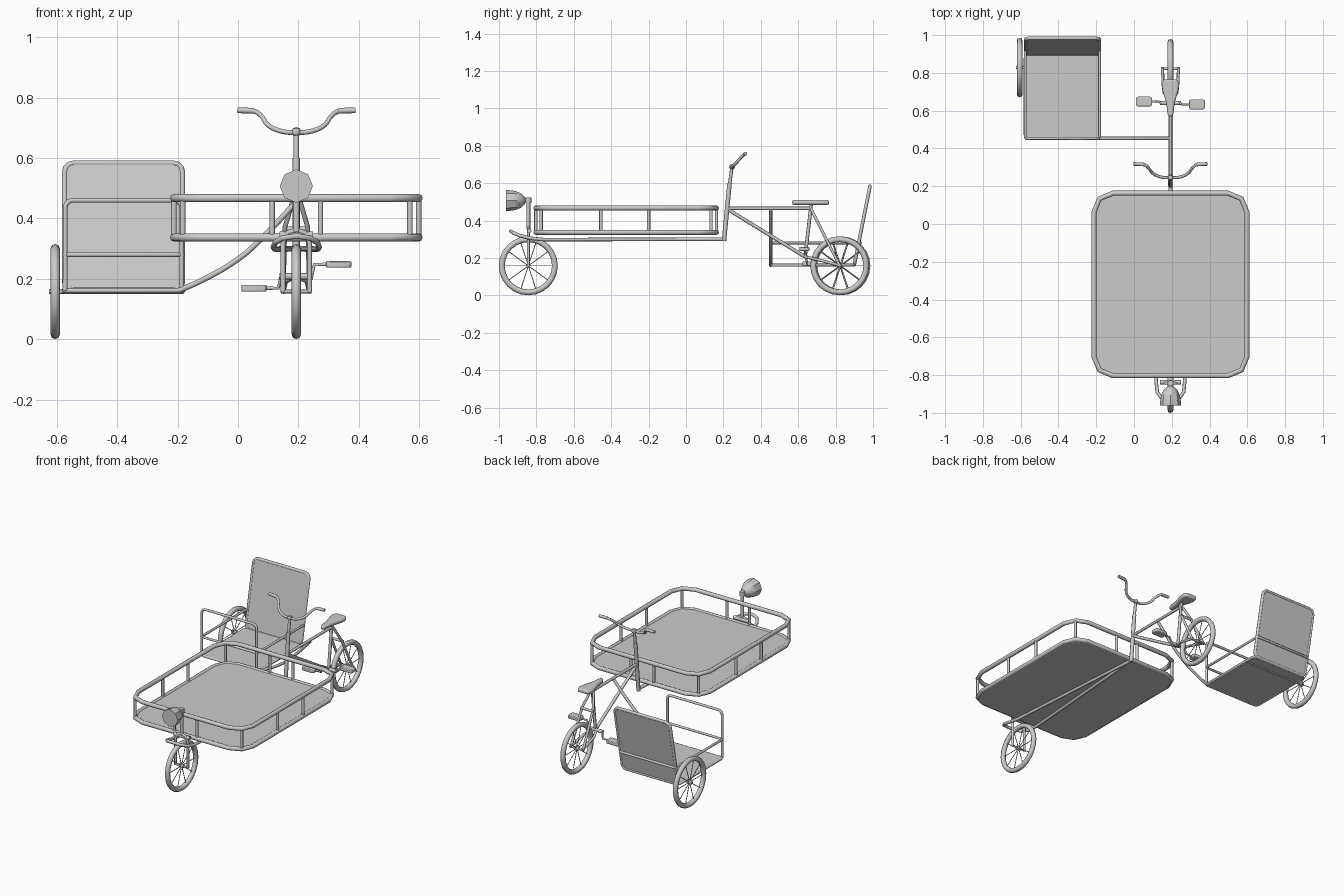
import bpy, bmesh, math
from mathutils import Vector, Matrix

if "Cube" in bpy.data.objects:
    bpy.data.objects.remove(bpy.data.objects["Cube"])

CX = 0.193  # centre plane of the bicycle


def finish(ob, angle=40):
    bpy.ops.object.select_all(action='DESELECT')
    ob.select_set(True)
    bpy.context.view_layer.objects.active = ob
    if ob.type == 'CURVE':
        bpy.ops.object.convert(target='MESH')
        ob = bpy.context.object
    bpy.ops.object.shade_smooth_by_angle(angle=math.radians(angle))
    return ob


def tube(name, pts, r, closed=False, smooth=False):
    cu = bpy.data.curves.new(name, 'CURVE')
    cu.dimensions = '3D'
    cu.bevel_depth, cu.bevel_resolution, cu.use_fill_caps = r, 2, True
    cu.resolution_u = 5
    sp = cu.splines.new('BEZIER' if smooth else 'POLY')
    if smooth:
        sp.bezier_points.add(len(pts) - 1)
        for b, p in zip(sp.bezier_points, pts):
            b.co = p
            b.handle_left_type = b.handle_right_type = 'AUTO'
    else:
        sp.points.add(len(pts) - 1)
        for b, p in zip(sp.points, pts):
            b.co = (*p, 1)
    sp.use_cyclic_u = closed
    ob = bpy.data.objects.new(name, cu)
    bpy.context.collection.objects.link(ob)
    return finish(ob, 50)


def mesh(name, bm, angle=40):
    bmesh.ops.recalc_face_normals(bm, faces=bm.faces)
    me = bpy.data.meshes.new(name)
    bm.to_mesh(me)
    bm.free()
    ob = bpy.data.objects.new(name, me)
    bpy.context.collection.objects.link(ob)
    return finish(ob, angle)


def round_rect(cx, cy, hx, hy, r, n):
    pts = []
    for k, (sx, sy) in enumerate([(1, 1), (-1, 1), (-1, -1), (1, -1)]):
        for i in range(n + 1):
            a = math.pi / 2 * (k + i / n)
            pts.append((cx + sx * (hx - r) + r * math.cos(a), cy + sy * (hy - r) + r * math.sin(a)))
    return pts


def slab(name, outline, offset, bevel=0.004):
    # outline is a list of 3D points, extruded by offset
    bm = bmesh.new()
    f = bm.faces.new([bm.verts.new(p) for p in outline])
    g = bmesh.ops.extrude_face_region(bm, geom=[f])
    bmesh.ops.translate(bm, vec=Vector(offset), verts=[v for v in g['geom'] if isinstance(v, bmesh.types.BMVert)])
    ob = mesh(name, bm)
    if bevel:
        m = ob.modifiers.new('bevel', 'BEVEL')
        m.width, m.segments = bevel, 2
    return ob


def lathe(name, profile, n, axis, loc):
    # profile of (radius, height) turned about z, then z is aimed along axis
    bm = bmesh.new()
    vs = [bm.verts.new((r, 0, h)) for r, h in profile]
    es = [bm.edges.new(p) for p in zip(vs, vs[1:])]
    bmesh.ops.spin(bm, geom=vs + es, cent=(0, 0, 0), axis=(0, 0, 1), angle=math.tau, steps=n)
    bmesh.ops.remove_doubles(bm, verts=bm.verts, dist=1e-5)
    rot = Vector((0, 0, 1)).rotation_difference(Vector(axis)).to_matrix().to_4x4()
    bm.transform(Matrix.Translation(loc) @ rot)
    return mesh(name, bm)


def wheel(name, x, y):
    z, big = 0.158, 0.142
    c = Vector((x, y, z))
    ring = [c + Vector((0, math.cos(a) * big, math.sin(a) * big)) for a in [math.tau * i / 24 for i in range(24)]]
    tube(name + '_tyre', ring, 0.0155, closed=True)
    tube(name + '_hub', [c - Vector((0.016, 0, 0)), c + Vector((0.016, 0, 0))], 0.011)
    for i in range(5):
        a = math.pi * i / 5
        d = Vector((0, math.cos(a), math.sin(a))) * 0.132
        tube(f'{name}_spoke_{i}', [c - d, c + d], 0.0022)


wheel('front_wheel', CX, -0.843)
wheel('rear_wheel', CX, 0.822)
wheel('sidecar_wheel', -0.605, 0.828)

# Cargo platform: deck, two rails and posts
deck = round_rect(CX, -0.32, 0.405, 0.483, 0.1, 2)
slab('cargo_deck', [(x, y, 0.323) for x, y in deck], (0, 0, 0.02), 0.006)
for nm, z in (('lower', 0.337), ('upper', 0.467)):
    tube(f'cargo_{nm}_rail', [(x, y, z) for x, y in deck], 0.0135, closed=True)
for sx in (-1, 1):
    spots = [(0.405, -0.455), (0.405, -0.2), (0.08, -0.803), (0.08, 0.163), (0.376, -0.774), (0.376, 0.134)]
    for i, (dx, y) in enumerate(spots):
        tube(f'cargo_post_{sx}_{i}', [(CX + sx * dx, y, 0.337), (CX + sx * dx, y, 0.467)], 0.009)

# Frame under the deck: two converging bars joined by a raised loop round the front wheel
half = [(0, 0.2, 0.3), (0.07, -0.76, 0.298), (0.076, -0.83, 0.305), (0.07, -0.89, 0.32), (0.045, -0.925, 0.335)]
tube('under_frame', [(CX - a, b, c) for a, b, c in half] + [(CX, -0.937, 0.342)]
     + [(CX + a, b, c) for a, b, c in reversed(half)], 0.0095)

# Front fork, head tube and lamp
tube('front_fork', [(CX + x, -0.843, z) for x, z in
     [(-0.044, 0.155), (-0.044, 0.32), (-0.03, 0.352), (0, 0.362), (0.03, 0.352), (0.044, 0.32), (0.044, 0.155)]], 0.008)
tube('front_axle', [(CX - 0.05, -0.843, 0.158), (CX + 0.05, -0.843, 0.158)], 0.006)
tube('fork_crown', [(CX - 0.055, -0.838, 0.345), (CX + 0.055, -0.838, 0.345)], 0.012)
tube('head_tube', [(CX, -0.843, 0.355), (CX, -0.843, 0.515)], 0.011)
tube('head_cap', [(CX, -0.843, 0.495), (CX, -0.843, 0.523)], 0.016)
lathe('head_lamp', [(0, 0.0), (0.055, 0.0), (0.055, 0.02), (0.051, 0.05), (0.038, 0.08), (0.018, 0.1), (0, 0.106)],
      8, (0, 1, 0), (CX, -0.962, 0.507))

# Steering column and handlebar
tube('steering_column', [(CX, 0.203, 0.29), (CX, 0.233, 0.6)], 0.012)
tube('handlebar_stem', [(CX, 0.231, 0.58), (CX, 0.246, 0.685)], 0.009)
lathe('stem_cap', [(0, -0.016), (0.012, -0.01), (0.016, 0), (0.012, 0.012), (0, 0.016)], 10, (0, 0, 1), (CX, 0.246, 0.686))
bar = [(0.195, 0.318, 0.758), (0.14, 0.315, 0.755), (0.115, 0.295, 0.738), (0.095, 0.27, 0.71), (0.055, 0.25, 0.69)]
tube('handlebar', [(CX - a, b, c) for a, b, c in bar] + [(CX, 0.245, 0.684)]
     + [(CX + a, b, c) for a, b, c in reversed(bar)], 0.008, smooth=True)
for s in (-1, 1):
    tube(f'grip_{s}', [(CX + s * 0.195, 0.318, 0.758), (CX + s * 0.14, 0.315, 0.756)], 0.0095)

# Bicycle frame
tube('top_tube', [(CX, 0.22, 0.465), (CX, 0.672, 0.465)], 0.009)
tube('down_tube', [(CX, 0.22, 0.462), (CX, 0.638, 0.205)], 0.0095)
tube('seat_tube', [(CX, 0.636, 0.2), (CX, 0.67, 0.49)], 0.0095)
for s in (-1, 1):
    tube(f'seat_stay_{s}', [(CX + s * 0.01, 0.668, 0.465), (CX + s * 0.038, 0.715, 0.37),
                            (CX + s * 0.043, 0.822, 0.158)], 0.008)
    tube(f'chain_stay_{s}', [(CX + s * 0.008, 0.64, 0.205), (CX + s * 0.035, 0.7, 0.192),
                             (CX + s * 0.043, 0.83, 0.158)], 0.008)
tube('stay_bridge', [(CX - 0.045, 0.72, 0.365), (CX + 0.045, 0.72, 0.365)], 0.008)
tube('rear_axle', [(CX - 0.05, 0.822, 0.158), (CX + 0.05, 0.822, 0.158)], 0.007)

# Saddle
side = [(0.01, 0.568), (0.016, 0.585), (0.022, 0.64), (0.04, 0.7), (0.046, 0.735), (0.038, 0.765)]
slab('saddle', [(CX - a, b, 0.484) for a, b in side] + [(CX + a, b, 0.484) for a, b in reversed(side)],
     (0, 0, 0.026), 0.009)

# Cranks and pedals
tube('bottom_bracket', [(CX - 0.055, 0.64, 0.208), (CX + 0.055, 0.64, 0.208)], 0.011)
for s, y, z in ((-1, 0.648, 0.169), (1, 0.633, 0.248)):
    tube(f'crank_{s}', [(CX + s * 0.05, 0.64, 0.208), (CX + s * 0.06, y, z), (CX + s * 0.105, y, z)], 0.006)
    slab(f'pedal_{s}', [(x, yy, z - 0.011) for x, yy in round_rect(CX + s * 0.14, y, 0.042, 0.026, 0.01, 2)],
         (0, 0, 0.022), 0.004)

# Sidecar floor, rails and front hoop
SX, HX = -0.379, 0.197
floor = round_rect(SX, 0.675, HX, 0.222, 0.02, 3)
slab('sidecar_floor', [(x, y, 0.155) for x, y in floor], (0, 0, 0.014), 0.003)
tube('sidecar_floor_rim', [(x, y, 0.161) for x, y in floor], 0.008, closed=True)
tube('sidecar_mid_rail', [(x, y, 0.28) for x, y in round_rect(SX, 0.693, HX, 0.24, 0.012, 2)], 0.0075, closed=True)
arch = [p for p in round_rect(SX, 0.3, HX - 0.004, 0.16, 0.025, 3)][:8]
tube('sidecar_front_hoop', [(SX + HX - 0.004, 0.453, 0.161)] + [(x, 0.453, z) for x, z in arch]
     + [(SX - HX + 0.004, 0.453, 0.161)], 0.008)

# Backrest: leaning panel with a tube round the edge
lean = [(x, 0.9 + (z - 0.165) * 0.2, z) for x, z in round_rect(SX, 0.373, HX - 0.002, 0.21, 0.03, 3)]
slab('backrest_panel', [(x, y - 0.006, z) for x, y, z in lean], (0, 0.012, 0), 0.003)
tube('backrest_rim', lean, 0.0095, closed=True)

# Sidecar axle and the curved link to the bicycle
tube('sidecar_axle', [(-0.625, 0.828, 0.158), (-0.18, 0.828, 0.158)], 0.008)
tube('sidecar_link', [(-0.2, 0.453, 0.16), (-0.13, 0.453, 0.19), (0, 0.453, 0.265), (0.08, 0.453, 0.335),
                      (CX, 0.453, 0.455)], 0.009, smooth=True)
